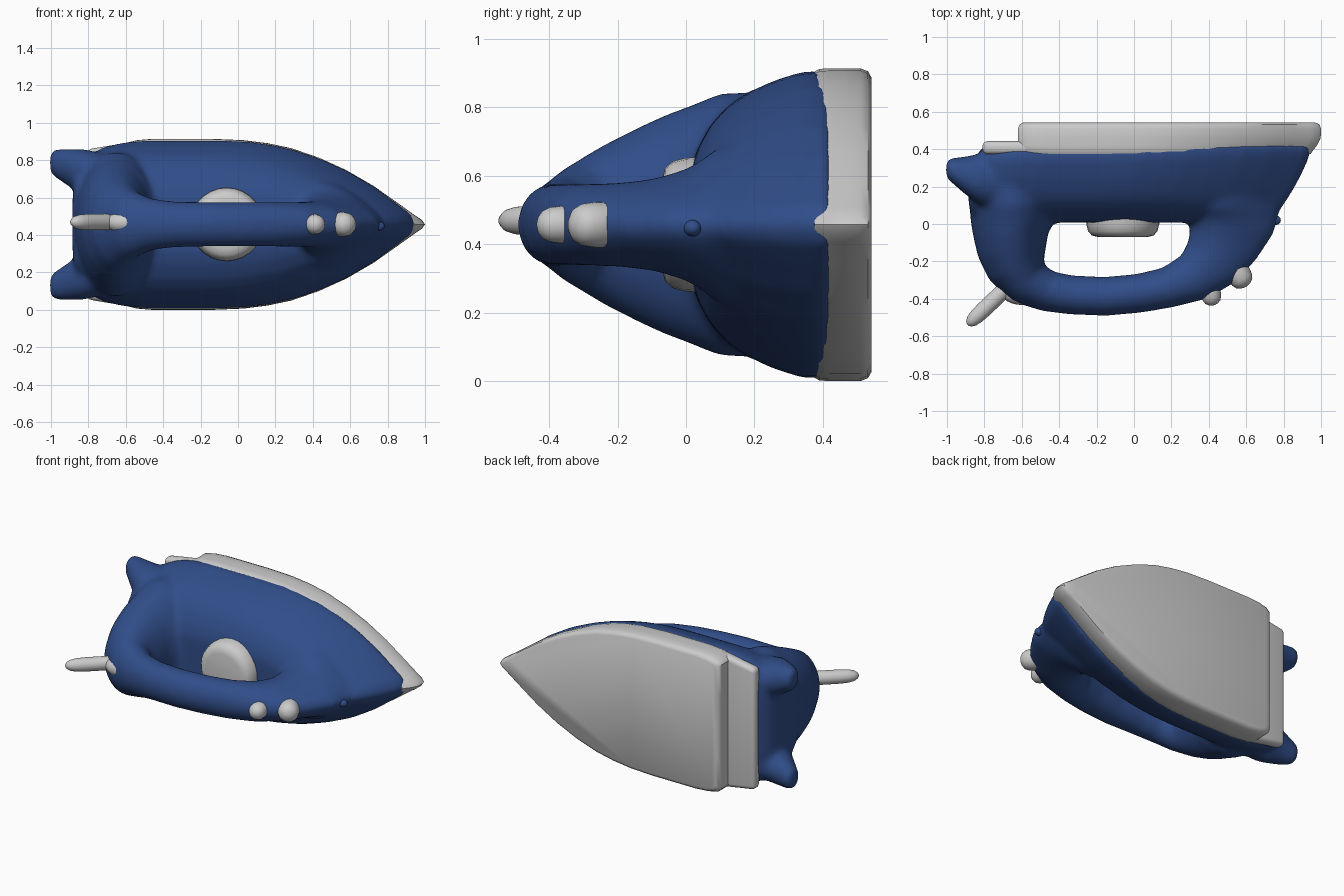
import bpy, bmesh, math
from mathutils import Vector

if "Cube" in bpy.data.objects:
    bpy.data.objects.remove(bpy.data.objects["Cube"])

CZ = 0.457  # symmetry plane of the iron, which lies on its side

blue = bpy.data.materials.new("blue_plastic")
blue.diffuse_color = (0.03, 0.075, 0.25, 1)
blue.use_nodes = True
blue.node_tree.nodes["Principled BSDF"].inputs["Base Color"].default_value = blue.diffuse_color


def loft(bm, rings):
    """Closed skin through rings that share a point count."""
    vs = [[bm.verts.new(p) for p in r] for r in rings]
    n = len(vs[0])
    for a, b in zip(vs, vs[1:]):
        for i in range(n):
            j = (i + 1) % n
            bm.faces.new((a[i], a[j], b[j], b[i]))
    bm.faces.new(vs[0][::-1])
    bm.faces.new(vs[-1])


def finish(bm, name, mat=None):
    bmesh.ops.recalc_face_normals(bm, faces=bm.faces)
    me = bpy.data.meshes.new(name)
    bm.to_mesh(me)
    bm.free()
    ob = bpy.data.objects.new(name, me)
    bpy.context.collection.objects.link(ob)
    if mat:
        me.materials.append(mat)
    me.shade_smooth()
    return ob


def smooth_by_angle(ob, deg):
    bpy.ops.object.select_all(action='DESELECT')
    ob.select_set(True)
    bpy.context.view_layer.objects.active = ob
    bpy.ops.object.shade_smooth_by_angle(angle=math.radians(deg))


# pointed outlines: (position back to tip, half width)
BODY = [(0, .35), (.005, .68), (.03, .83), (.08, .93), (.13, .975), (.2, 1), (.32, 1),
        (.42, 1), (.5, .985), (.565, .95), (.635, .89), (.715, .78), (.797, .635),
        (.879, .44), (.94, .26), (.985, .12)]
SOLE = [(0, .45), (0, .9), (.015, .955), (.05, .985), (.1, 1), (.2, 1), (.3, 1),
        (.4, .985), (.48, .95), (.56, .89), (.65, .78), (.74, .635), (.83, .45),
        (.91, .25), (.965, .11), (.99, .05)]


def outline(prof, y, xb, xf, hw):
    half = [(xb + t * (xf - xb), w * hw) for t, w in prof]
    return ([Vector((x, y, CZ + w)) for x, w in half] + [Vector((xf, y, CZ))] +
            [Vector((x, y, CZ - w)) for x, w in reversed(half)])


# ---- body, handle and heels fused into one soft shell
bm = bmesh.new()
loft(bm, [outline(BODY, *r) for r in (
    (.425, -.79, .955, .435), (.385, -.83, .95, .45), (.34, -.86, .935, .447),
    (.25, -.88, .895, .418), (.17, -.885, .85, .38), (.12, -.885, .82, .345),
    (.07, -.875, .785, .29), (.03, -.85, .73, .215), (.008, -.75, .62, .14))])

# handle path: x, y, in-plane radius, half width, taper towards the nose
path = [(-.65, .24, .23, .39, 0), (-.65, .1, .23, .385, 0), (-.655, .01, .22, .348, 0),
        (-.66, -.06, .2, .322, 0), (-.65, -.14, .188, .285, 0),
        (-.625, -.23, .165, .237, 0), (-.565, -.315, .13, .18, 0),
        (-.46, -.36, .11, .138, 0), (-.33, -.38, .105, .122, 0),
        (-.15, -.387, .105, .12, 0), (.03, -.37, .105, .12, 0),
        (.18, -.34, .11, .12, 0), (.32, -.285, .135, .12, .05),
        (.42, -.2, .17, .122, .15), (.48, -.1, .2, .132, .3), (.515, 0, .24, .158, .4),
        (.52, .08, .26, .2, .5), (.52, .18, .26, .23, .5)]
rings = []
for i, (x, y, r, w, taper) in enumerate(path):
    p, q = path[max(i - 1, 0)], path[min(i + 1, len(path) - 1)]
    t = Vector((q[0] - p[0], q[1] - p[1], 0)).normalized()
    nrm = Vector((-t.y, t.x, 0))
    ring = []
    for k in range(32):
        c, s = math.cos(math.pi * k / 16), math.sin(math.pi * k / 16)
        ring.append(Vector((x, y, CZ)) + nrm * (r * c) + Vector((0, 0, w * s * (1 + taper * c))))
    rings.append(ring)
loft(bm, rings)

# two standing heels at the back: x, y, ry, rz, side offset
for side in (1, -1):
    loft(bm, [[Vector((x, y + ry * math.cos(k * math.pi / 10),
                       CZ + side * off + rz * math.sin(k * math.pi / 10))) for k in range(20)]
              for x, y, ry, rz, off in (
                  (-.7, .22, .14, .12, .255), (-.83, .24, .135, .125, .28),
                  (-.91, .262, .1, .1, .305), (-.97, .285, .07, .08, .325),
                  (-1.005, .295, .05, .06, .33))])

body = finish(bm, "body_and_handle", blue)
m = body.modifiers.new("fuse", 'REMESH')
m.mode = 'VOXEL'
m.voxel_size = 0.014
m.use_smooth_shade = True
m = body.modifiers.new("soften", 'SMOOTH')
m.factor = 0.5
m.iterations = 22

# ---- soleplate
bm = bmesh.new()
loft(bm, [outline(SOLE, *r) for r in (
    (.375, -.6, .945, .447), (.39, -.615, .955, .455), (.42, -.62, .978, .457),
    (.46, -.62, .998, .457), (.51, -.62, 1.0, .457), (.532, -.612, .992, .448),
    (.542, -.595, .97, .43))])
smooth_by_angle(finish(bm, "soleplate"), 40)

# ---- stepped strip behind the soleplate
bm = bmesh.new()
bmesh.ops.create_cube(bm, size=1)
for v in bm.verts:
    back = v.co.x < 0
    v.co = Vector((-.81 if back else -.5, .408 + v.co.y * .07,
                   CZ + v.co.z * (.80 if back else .905)))
strip = finish(bm, "rear_strip")
m = strip.modifiers.new("round", 'BEVEL')
m.width = 0.028
m.segments = 4


def ball(name, loc, size, mat=None):
    bm = bmesh.new()
    bmesh.ops.create_uvsphere(bm, u_segments=24, v_segments=14, radius=1)
    bmesh.ops.scale(bm, vec=size, verts=bm.verts)
    ob = finish(bm, name, mat)
    ob.location = loc
    return ob


def rod(name, a, b, profile):
    """Turned part along a to b; profile holds (fraction, radius)."""
    a, b = Vector(a), Vector(b)
    rot = (b - a).to_track_quat('Z', 'Y')
    bm = bmesh.new()
    loft(bm, [[a.lerp(b, f) + rot @ Vector((r * math.cos(k * math.pi / 14),
                                            r * math.sin(k * math.pi / 14), 0))
               for k in range(28)] for f, r in profile])
    smooth_by_angle(finish(bm, name), 50)


ROUND = [(0, 1), (.6, 1), (.78, .93), (.9, .75), (.97, .45), (1, .12)]


def knob(name, a, b, r):
    rod(name, a, b, [(f, k * r) for f, k in ROUND])


# ---- temperature dial under the handle
rod("dial", (-.06, .1, CZ), (-.06, -.07, CZ),
    [(0, .2), (.6, .195), (.82, .185), (.95, .165), (1, .13)])

# ---- cord sleeve and its collar
knob("cord_sleeve", (-.68, -.34, CZ + .012), (-.89, -.54, CZ + .012), .043)
ball("cord_collar", (-.6, -.365, CZ + .01), (.11, .068, .06))

# ---- steam buttons and spray nozzle
knob("small_button", (.385, -.26, CZ), (.425, -.435, CZ), .055)
knob("large_button", (.5, -.17, CZ), (.6, -.335, CZ), .066)
ball("spray_nozzle", (.755, .02, CZ - .01), (.03, .026, .024), blue)
